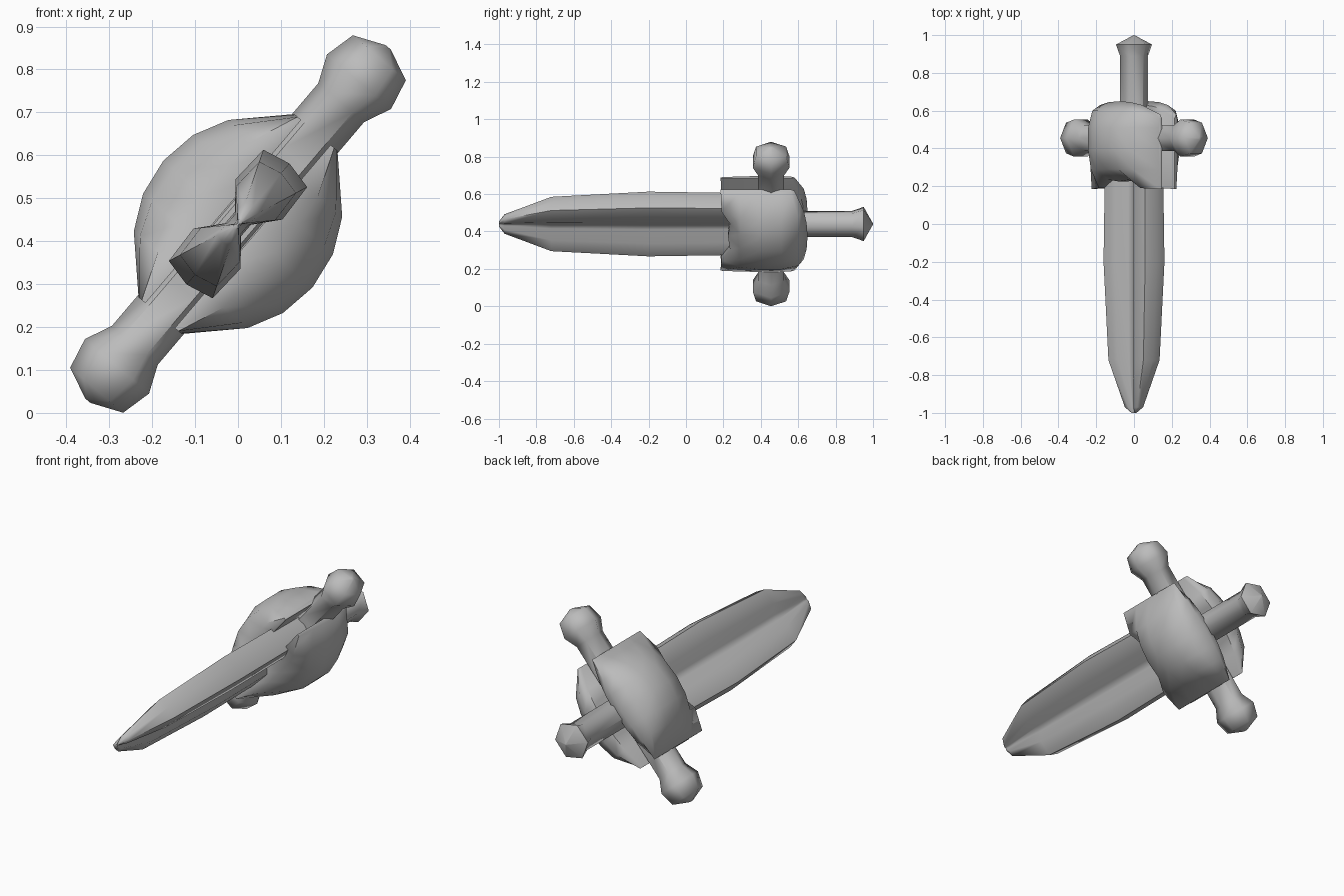
import bpy, bmesh, math
from mathutils import Vector

if "Cube" in bpy.data.objects:
    bpy.data.objects.remove(bpy.data.objects["Cube"])

# The cross-section axes are tilted: u runs along the guard, v across it
CZ = 0.44
U = Vector((0.648, 0, 0.762))
V = Vector((-0.762, 0, 0.648))
Y = Vector((0, 1, 0))

steel = bpy.data.materials.new("grey_steel")
steel.diffuse_color = (0.5, 0.5, 0.5, 1)
steel.use_nodes = True
steel.node_tree.nodes["Principled BSDF"].inputs["Base Color"].default_value = steel.diffuse_color


def place(u, y, v):
    return Vector((0, 0, CZ)) + U * u + Y * y + V * v


def loft(name, rings, angle=60):
    """Skin a list of equal rings of (u, y, v) points and cap both ends."""
    bm = bmesh.new()
    loops = [[bm.verts.new(place(*p)) for p in ring] for ring in rings]
    n = len(loops[0])
    for a, b in zip(loops, loops[1:]):
        for i in range(n):
            j = (i + 1) % n
            bm.faces.new((a[i], a[j], b[j], b[i]))
    bm.faces.new(loops[0])
    bm.faces.new(loops[-1])
    bmesh.ops.remove_doubles(bm, verts=bm.verts, dist=0.0005)
    bmesh.ops.recalc_face_normals(bm, faces=bm.faces)
    me = bpy.data.meshes.new(name)
    bm.to_mesh(me)
    bm.free()
    me.materials.append(steel)
    ob = bpy.data.objects.new(name, me)
    bpy.context.collection.objects.link(ob)
    bpy.ops.object.select_all(action='DESELECT')
    ob.select_set(True)
    bpy.context.view_layer.objects.active = ob
    bpy.ops.object.shade_smooth_by_angle(angle=math.radians(angle))
    return ob


HEX = [(math.cos(k * math.pi / 3), math.sin(k * math.pi / 3)) for k in range(6)]

# Blade: two rounded lobes joined by a deep fuller, tapering to the tip
quarter = [(0.185, 0), (0.17, 0.067), (0.075, 0.072), (0.018, 0.024)]
half = quarter + [(-u, v) for u, v in reversed(quarter)]
section = half + [(-u, -v) for u, v in half[1:-1]]
stations = [(-1, 0.08), (-0.97, 0.3), (-0.72, 0.84), (-0.2, 1), (0.25, 0.96), (0.5, 0.94)]
loft("blade", [[(u * s, y, v * s) for u, v in section] for y, s in stations])

# Handle with a faceted pommel
stations = [(0.4, 0.075), (0.89, 0.075), (0.95, 0.097), (1, 0.002)]
loft("handle", [[(c * r, y, s * r) for c, s in HEX] for y, r in stations])

# Guard bar with a knob at each end
ends = [(0.54, 0.008), (0.508, 0.081), (0.435, 0.098), (0.371, 0.07), (0.2, 0.07)]
bar = ends + [(-u, r) for u, r in reversed(ends)]
loft("guard", [[(u, 0.455 + s * r * 1.15, c * r) for c, s in HEX] for u, r in bar])

# Domed guard shells: u, front y, front v, height, back y, back v, inner v
side = [
    (0.28, 0.185, 0.056, 0.066, 0.58, 0.055, 0.045),
    (0.17, 0.19, 0.10, 0.174, 0.63, 0.09, 0.045),
    (0.09, 0.235, 0.105, 0.214, 0.645, 0.10, 0.045),
]
middle = [(0, 0.225, 0.105, 0.228, 0.65, 0.10, 0.045)]
rows = side + middle + [(-r[0],) + r[1:] for r in reversed(side)]
for name, sign in (("upper_shell", 1), ("lower_shell", -1)):
    rings = []
    for u, y0, vf, h, y1, vb, vi in rows:
        prof = [(y0, vi), (y0, vf), (0.29, vf + (h - vf) * 0.75), (0.39, h),
                (0.51, h), (min(0.6, y1 - 0.02), vb + (h - vb) * 0.65),
                (y1, vb), (y1 - 0.02, vi)]
        rings.append([(u * sign, y, v * sign) for y, v in prof])
    loft(name, rings)
